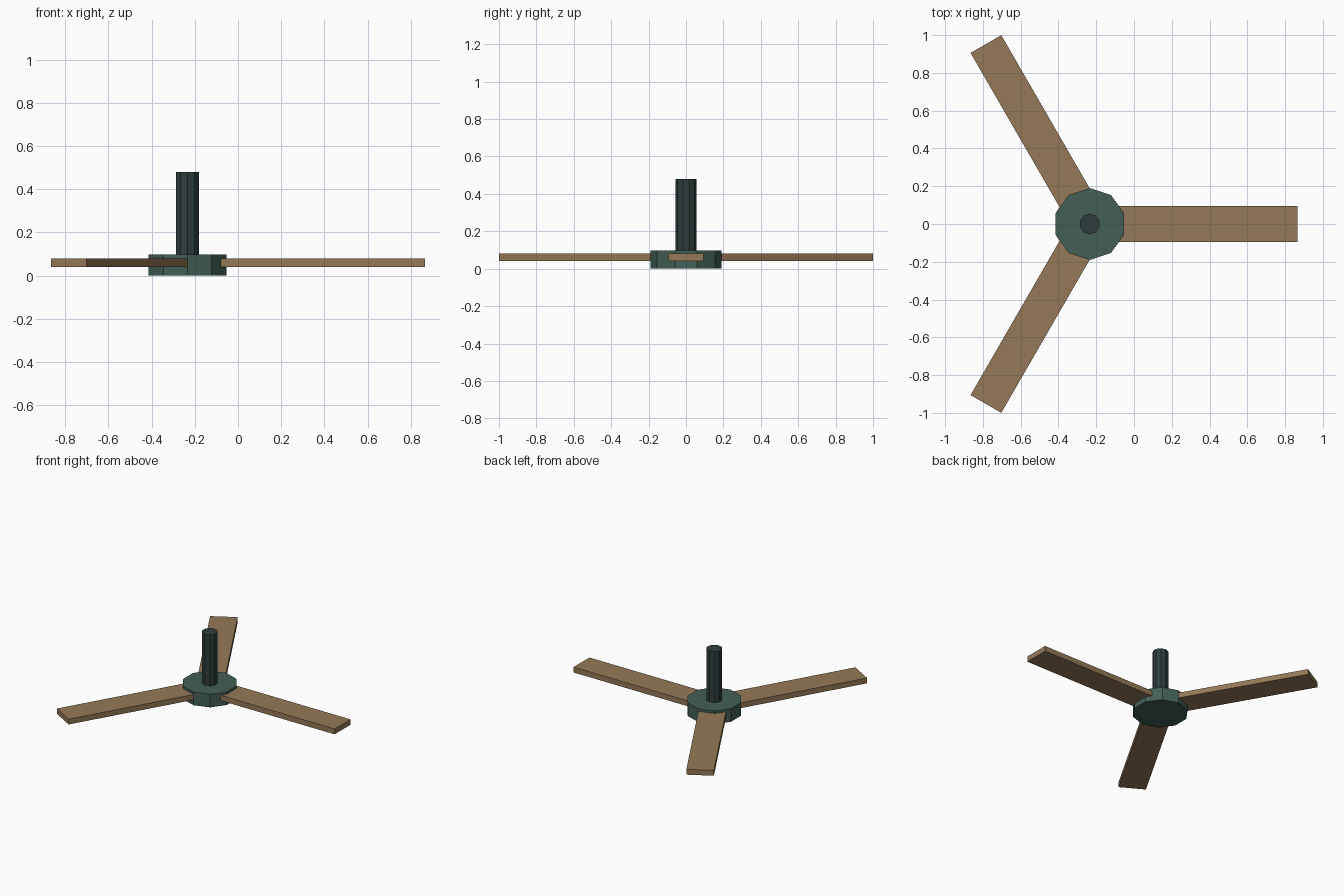
import bpy
from math import radians
from mathutils import Matrix, Vector

HUB = Vector((-0.234, 0, 0))

cube = bpy.data.objects.get("Cube")
if cube:
    bpy.data.objects.remove(cube, do_unlink=True)


def material(name, rgb):
    mat = bpy.data.materials.new(name)
    mat.use_nodes = True
    mat.diffuse_color = (*rgb, 1)
    bsdf = mat.node_tree.nodes["Principled BSDF"]
    bsdf.inputs["Base Color"].default_value = (*rgb, 1)
    return mat


wood = material("wood_brown", (0.30, 0.19, 0.095))
green = material("hub_green", (0.056, 0.115, 0.092))
dark = material("rod_dark_green", (0.028, 0.048, 0.047))


def cylinder(name, radius, bottom, top, mat):
    bpy.ops.mesh.primitive_cylinder_add(
        vertices=10, radius=radius, depth=top - bottom,
        location=HUB + Vector((0, 0, (bottom + top) / 2)))
    obj = bpy.context.object
    obj.name = name
    obj.data.materials.append(mat)


def blade(name, angle, inner=0.1, outer=1.1, width=0.188, bottom=0.04, top=0.08):
    bpy.ops.mesh.primitive_cube_add(size=1)
    obj = bpy.context.object
    obj.name = name
    # Shape the plank outward from the hub axis, then swing it round
    size = Matrix.Diagonal((outer - inner, width, top - bottom, 1))
    offset = Matrix.Translation(((inner + outer) / 2, 0, (bottom + top) / 2))
    obj.data.transform(offset @ size)
    obj.location = HUB
    obj.rotation_euler.z = radians(angle)
    obj.data.materials.append(wood)


# Motor hub and hanging rod
cylinder("motor_hub", 0.19, 0, 0.098, green)
cylinder("hanging_rod", 0.055, 0.09, 0.48, dark)

# Three evenly spaced blades
for i in range(3):
    blade(f"fan_blade_{i + 1}", i * 120)
